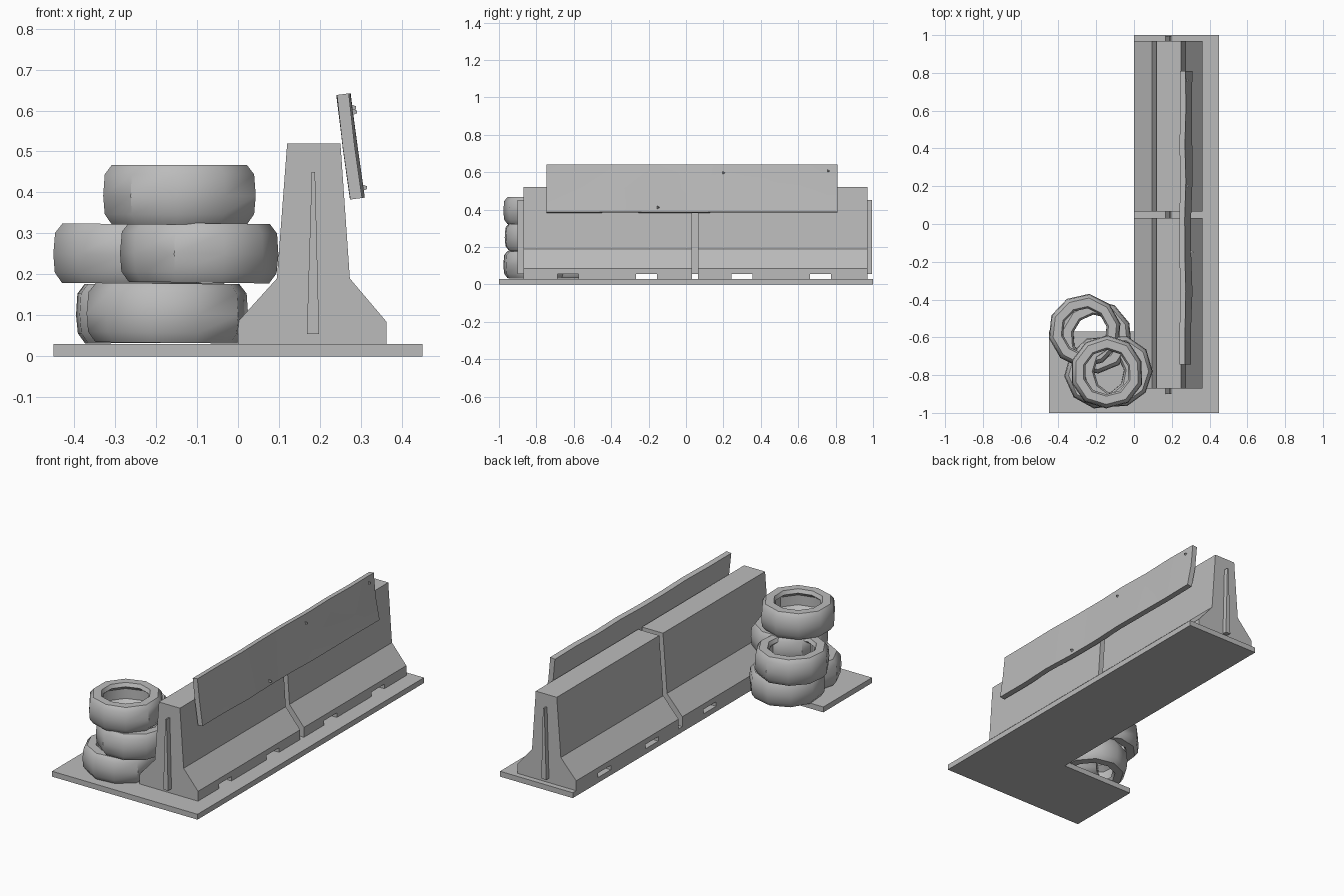
import bpy, bmesh, math, random
from mathutils import Vector, Matrix

if "Cube" in bpy.data.objects:
    bpy.data.objects.remove(bpy.data.objects["Cube"])

random.seed(4)
grey = bpy.data.materials.new("plain grey")
grey.diffuse_color = (0.5, 0.5, 0.5, 1)
grey.use_nodes = True
grey.node_tree.nodes["Principled BSDF"].inputs["Base Color"].default_value = grey.diffuse_color


def finish(bm, name, smooth=None):
    bmesh.ops.recalc_face_normals(bm, faces=bm.faces)
    me = bpy.data.meshes.new(name)
    bm.to_mesh(me)
    bm.free()
    me.materials.append(grey)
    ob = bpy.data.objects.new(name, me)
    bpy.context.collection.objects.link(ob)
    if smooth:
        bpy.ops.object.select_all(action='DESELECT')
        ob.select_set(True)
        bpy.context.view_layer.objects.active = ob
        bpy.ops.object.shade_smooth_by_angle(angle=math.radians(smooth))
    return ob


def extrude(bm, pts, vec):
    """Solid from a flat outline pushed along vec."""
    f = bm.faces.new([bm.verts.new(p) for p in pts])
    r = bmesh.ops.extrude_face_region(bm, geom=[f])
    vs = [v for v in r["geom"] if isinstance(v, bmesh.types.BMVert)]
    bmesh.ops.translate(bm, verts=vs, vec=vec)


# L-shaped ground slab
bm = bmesh.new()
outline = [(-0.45, -1), (0.45, -1), (0.45, 1), (0, 1), (0, -0.57), (-0.45, -0.57)]
extrude(bm, [(x, y, 0) for x, y in outline], (0, 0, 0.03))
finish(bm, "ground_slab")

# Concrete barriers: profile body, feet between the lift slots, end tongues
PROFILE = [(0.0, 0.055), (0.0, 0.085), (0.095, 0.19), (0.12, 0.52),
           (0.25, 0.52), (0.273, 0.19), (0.362, 0.085), (0.362, 0.055)]
for name, y0, y1, slots in (("barrier_front", -0.87, 0.032, (-0.63, -0.21)),
                            ("barrier_back", 0.065, 0.97, (0.30, 0.72))):
    bm = bmesh.new()
    extrude(bm, [(x, y0, z) for x, z in PROFILE], (0, y1 - y0, 0))
    edges = [y0] + [s + d for s in slots for d in (-0.056, 0.056)] + [y1]
    for a, b in zip(edges[::2], edges[1::2]):
        extrude(bm, [(0, a, 0.03), (0.362, a, 0.03), (0.362, a, 0.055), (0, a, 0.055)],
                (0, b - a, 0))
    finish(bm, name)

for name, ya, yb in (("tongue_front", -0.86, -0.9), ("tongue_middle", 0.02, 0.08),
                     ("tongue_back", 0.96, 0.995)):
    bm = bmesh.new()
    extrude(bm, [(0.168, ya, 0.055), (0.198, ya, 0.055), (0.188, ya, 0.45), (0.18, ya, 0.45)],
            (0, yb - ya, 0))
    finish(bm, name)

# Dented panel leaning on the barrier
top, bottom = Vector((0.257, 0, 0.64)), Vector((0.291, 0, 0.385))
normal = Vector((0.255, 0, 0.034)).normalized()
NY, NZ = 8, 2
bm = bmesh.new()
grid = {}
for i in range(NY + 1):
    for j in range(NZ + 1):
        p = bottom.lerp(top, j / NZ) + normal * random.uniform(-0.005, 0.005)
        p.y = -0.745 + 1.555 * i / NY
        for s in (-1, 1):
            grid[i, j, s] = bm.verts.new(p + normal * 0.0145 * s)
for s in (-1, 1):
    for i in range(NY):
        for j in range(NZ):
            bm.faces.new([grid[i, j, s], grid[i + 1, j, s],
                          grid[i + 1, j + 1, s], grid[i, j + 1, s]])
rim = ([(i, 0) for i in range(NY)] + [(NY, j) for j in range(NZ)]
       + [(i, NZ) for i in range(NY, 0, -1)] + [(0, j) for j in range(NZ, 0, -1)])
for a, b in zip(rim, rim[1:] + rim[:1]):
    bm.faces.new([grid[(*a, -1)], grid[(*b, -1)], grid[(*b, 1)], grid[(*a, 1)]])
finish(bm, "leaning_panel", 40)

# Bent metal barbs on the panel
for k, (y, z) in enumerate(((0.20, 0.595), (0.76, 0.605), (-0.15, 0.41))):
    p = bottom.lerp(top, (z - 0.385) / 0.255) + normal * 0.012
    p.y = y
    bm = bmesh.new()
    bmesh.ops.create_cone(bm, cap_ends=True, segments=3, radius1=0.018, radius2=0.004, depth=0.03,
                          matrix=Matrix.Translation(p) @ Matrix.Rotation(math.pi / 2, 4, 'Y'))
    finish(bm, f"panel_barb_{k + 1}")

# Stacked low-poly tyres
SECTION = [(0.128, 0.0), (0.172, 0.0), (0.19, 0.025), (0.194, 0.07), (0.19, 0.122),
           (0.172, 0.145), (0.128, 0.145), (0.118, 0.125), (0.15, 0.1), (0.15, 0.045), (0.118, 0.02)]
SIDES = 10


def tyre(name, x, y, z, turn, tilt):
    bm = bmesh.new()
    rings = []
    for k in range(SIDES):
        a = 2 * math.pi * k / SIDES
        w = random.uniform(0.985, 1.03)
        rings.append([bm.verts.new((r * w * math.cos(a), r * w * math.sin(a), h))
                      for r, h in SECTION])
    n = len(SECTION)
    for k in range(SIDES):
        a, b = rings[k], rings[(k + 1) % SIDES]
        for m in range(n):
            bm.faces.new([a[m], b[m], b[(m + 1) % n], a[(m + 1) % n]])
    bm.transform(Matrix.Translation((x, y, z)) @ Matrix.Rotation(tilt, 4, 'Y')
                 @ Matrix.Rotation(turn, 4, 'Z'))
    finish(bm, name, 38)


tyre("tyre_bottom_front", -0.172, -0.785, 0.033, 0.1, 0.01)
tyre("tyre_bottom_back", -0.205, -0.60, 0.033, 0.4, -0.01)
tyre("tyre_middle_back", -0.26, -0.565, 0.178, 0.2, 0.008)
tyre("tyre_middle_front", -0.095, -0.78, 0.18, 0.0, 0.012)
tyre("tyre_top", -0.145, -0.785, 0.322, 0.3, 0.0)
